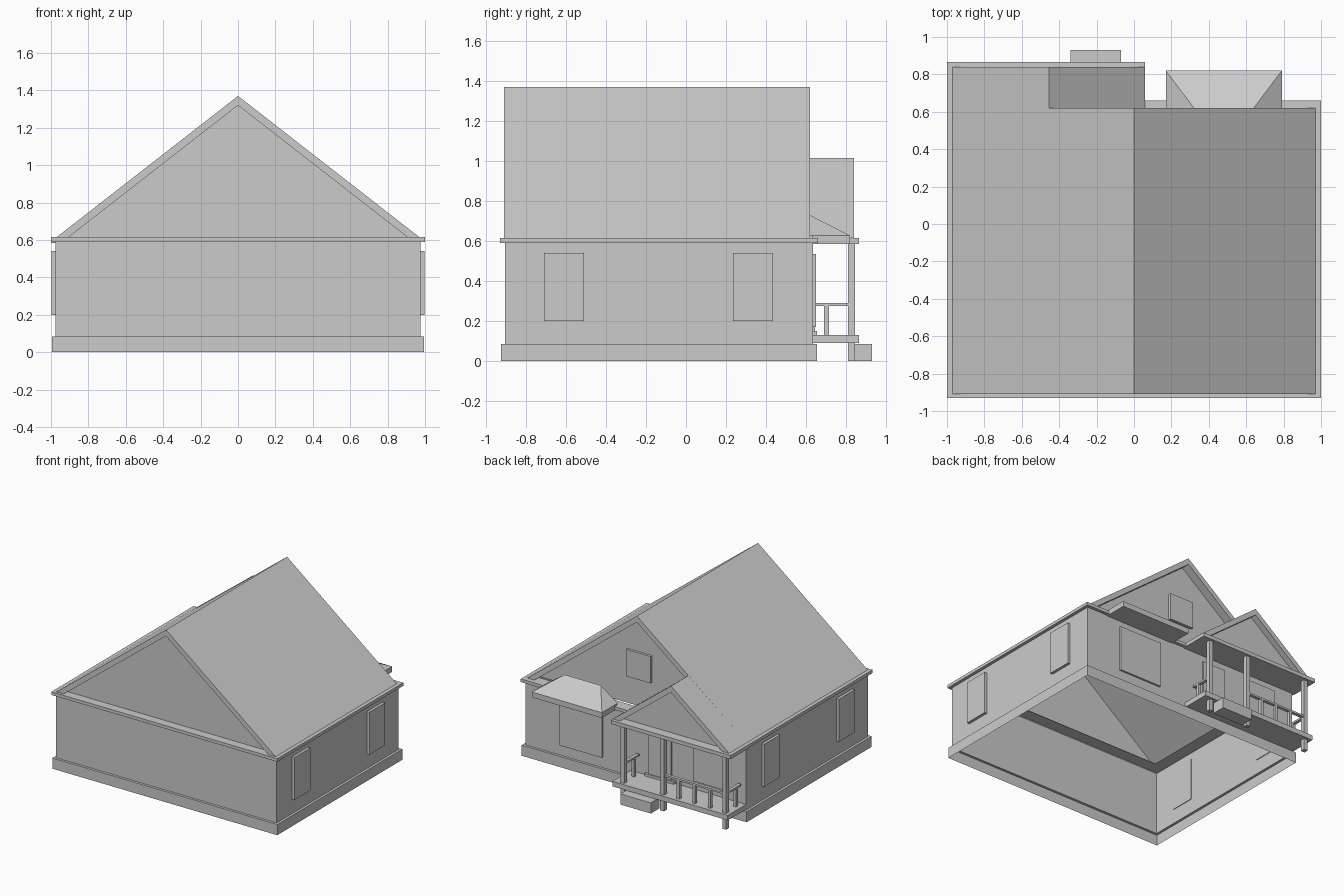
import bpy

if "Cube" in bpy.data.objects:
    bpy.data.objects.remove(bpy.data.objects["Cube"])

def mesh(name, verts, faces):
    me = bpy.data.meshes.new(name)
    me.from_pydata(verts, [], faces)
    ob = bpy.data.objects.new(name, me)
    bpy.context.collection.objects.link(ob)
    return ob

def extrude_y(name, profile, y0, y1):
    """Closed solid from an (x, z) profile."""
    n = len(profile)
    v = [(x, y, z) for y in (y0, y1) for x, z in profile]
    f = [tuple(range(n)), tuple(range(2 * n - 1, n - 1, -1))]
    f += [((i + 1) % n, i, i + n, (i + 1) % n + n) for i in range(n)]
    return mesh(name, v, f)

def box(name, x0, x1, y0, y1, z0, z1):
    return extrude_y(name, [(x0, z0), (x1, z0), (x1, z1), (x0, z1)], y0, y1)

def gable(name, cx, half, ridge, base, y0, y1, wall_ys):
    """Chevron roof slopes plus recessed triangular end walls."""
    t, inner = 0.05, half * (1 - 0.05 / (ridge - base))
    extrude_y(name + "_roof", [(cx - half, base), (cx - inner, base), (cx, ridge - t),
                               (cx + inner, base), (cx + half, base), (cx, ridge)], y0, y1)
    for i, y in enumerate(wall_ys):
        mesh(f"{name}_gable_wall_{i}", [(cx - inner, y, base), (cx + inner, y, base),
                                        (cx, y, ridge - t)], [(0, 1, 2)])

# House shell, open below: foundation, ledge, wall, eave trim
rings = [(0.02, 0), (0.02, 0.085), (0, 0.085), (0, 0.59), (0.025, 0.59),
         (0.025, 0.615), (-0.07, 0.615)]
verts, faces = [], []
for o, z in rings:
    verts += [(-0.975 - o, -0.905 - o, z), (0.975 + o, -0.905 - o, z),
              (0.975 + o, 0.635 + o, z), (-0.975 - o, 0.635 + o, z)]
for r in range(len(rings) - 1):
    for i in range(4):
        a, b = r * 4 + i, r * 4 + (i + 1) % 4
        faces.append((a, b, b + 4, a + 4))
mesh("house_shell", verts, faces)

# Main roof, and porch roof that shares its left slope
gable("main", 0, 0.97, 1.37, 0.615, -0.91, 0.62, (-0.86, 0.55))
gable("porch", -0.455, 0.515, 1.015, 0.615, 0.62, 0.84, (0.79,))

# Side windows, both sides
for s, side in ((1, "right"), (-1, "left")):
    for y in (-0.71, 0.235):
        xs = sorted((s * 0.97, s * 0.997))
        box(f"{side}_window", *xs, y, y + 0.2, 0.2, 0.54)

# Back windows and door
box("bay_window", 0.29, 0.67, 0.62, 0.65, 0.17, 0.535)
box("attic_window", -0.085, 0.13, 0.54, 0.57, 0.835, 1.05)
box("porch_window", -0.80, -0.52, 0.62, 0.65, 0.2, 0.535)
box("back_door", -0.32, -0.12, 0.62, 0.645, 0.15, 0.535)
box("door_sill", -0.35, -0.09, 0.63, 0.655, 0.13, 0.15)

# Hipped canopy over the bay window
box("canopy_fascia", 0.17, 0.79, 0.63, 0.82, 0.585, 0.628)
mesh("canopy_hip", [(0.17, 0.62, 0.628), (0.79, 0.62, 0.628), (0.79, 0.82, 0.628),
                    (0.17, 0.82, 0.628), (0.32, 0.62, 0.73), (0.64, 0.62, 0.73)],
     [(0, 1, 5, 4), (1, 2, 5), (2, 3, 4, 5), (3, 0, 4), (3, 2, 1, 0)])

# Porch ceiling slab, deck and step
box("porch_ceiling", -1.0, 0.06, 0.63, 0.865, 0.585, 0.615)
box("porch_deck", -0.975, 0.045, 0.635, 0.865, 0.09, 0.13)
box("porch_step", -0.34, -0.07, 0.82, 0.93, 0, 0.085)

# Posts
post_xs = (-0.93, -0.38, -0.03)
for x in post_xs:
    box("porch_post", x - 0.017, x + 0.017, 0.81, 0.845, 0, 0.59)

# Railings: front run and both ends
box("front_rail", -0.93, -0.38, 0.815, 0.84, 0.275, 0.29)
for i in range(1, 4):
    x = -0.93 + i * 0.55 / 4
    box("front_baluster", x - 0.012, x + 0.012, 0.816, 0.839, 0.13, 0.275)
for x in (post_xs[0], post_xs[2]):
    box("side_rail", x - 0.013, x + 0.013, 0.65, 0.81, 0.275, 0.29)
    box("side_baluster", x - 0.012, x + 0.012, 0.69, 0.714, 0.13, 0.275)
